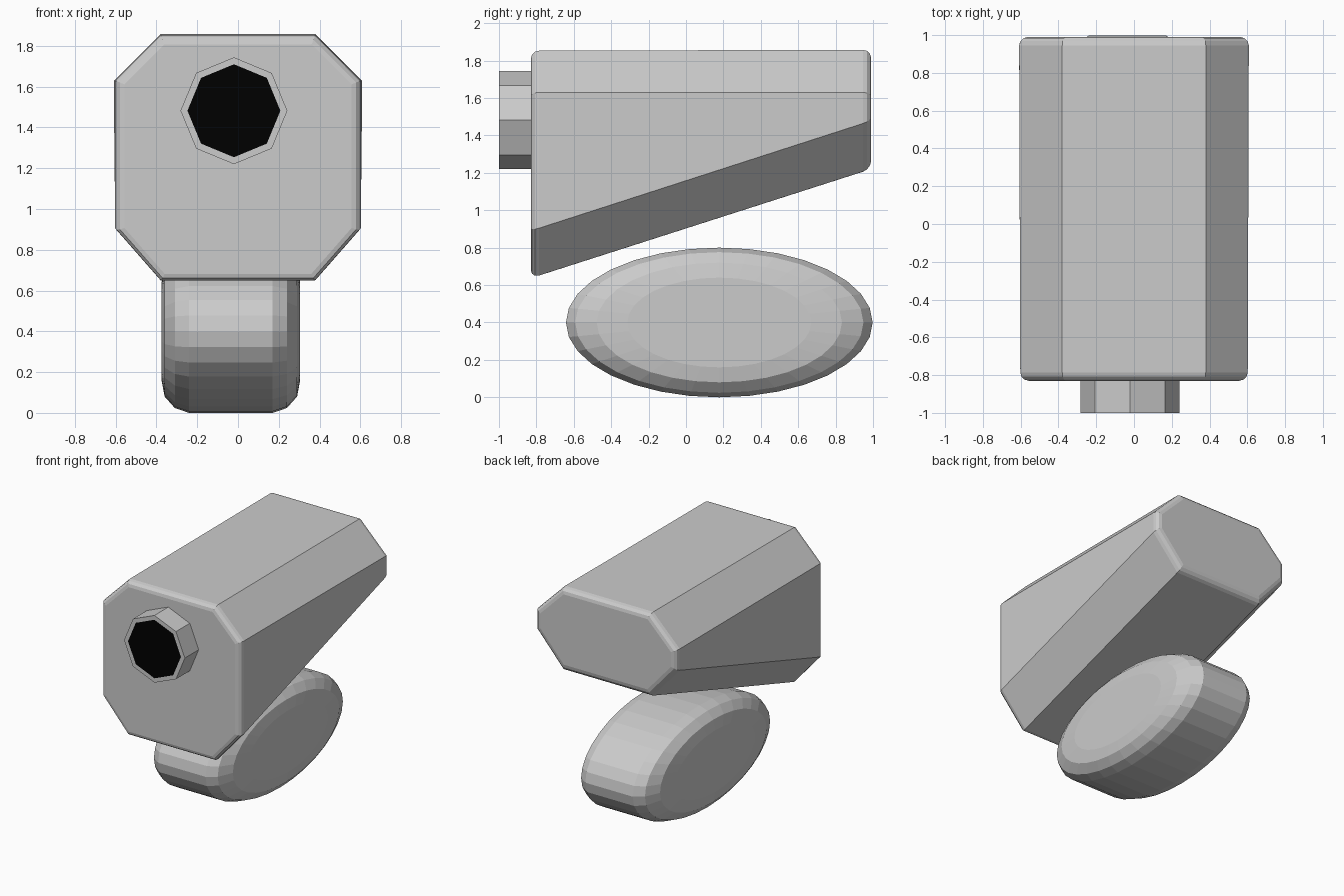
import bpy, bmesh
from math import sin, cos, pi

if "Cube" in bpy.data.objects:
    bpy.data.objects.remove(bpy.data.objects["Cube"])


def loft(name, rings):
    """Skin a list of matching closed rings and cap both ends."""
    bm = bmesh.new()
    loops = [[bm.verts.new(p) for p in ring] for ring in rings]
    n = len(loops[0])
    for a, b in zip(loops, loops[1:]):
        for i in range(n):
            j = (i + 1) % n
            bm.faces.new((a[i], a[j], b[j], b[i]))
    caps = [bm.faces.new(loops[0]), bm.faces.new(loops[-1])]
    bmesh.ops.recalc_face_normals(bm, faces=bm.faces[:])
    return bm, caps, name


def finish(bm, name):
    mesh = bpy.data.meshes.new(name)
    bm.to_mesh(mesh)
    bm.free()
    obj = bpy.data.objects.new(name, mesh)
    bpy.context.collection.objects.link(obj)
    return obj


# Body: chamfered box with a rising underside
def body_ring(y, w, top, top_side, low_side, low):
    half = [(0.38, top), (w, top_side), (w, low_side), (0.38, low)]
    pts = half + [(-x, z) for x, z in reversed(half)]
    return [(x, y, z) for x, z in pts]


bm, caps, name = loft("body", [
    body_ring(-0.83, 0.602, 1.853, 1.63, 0.89, 0.637),
    body_ring(0.99, 0.608, 1.858, 1.63, 1.478, 1.22)])
end_edges = list({e for f in caps for e in f.edges})
bmesh.ops.bevel(bm, geom=end_edges, offset=0.045, offset_type='OFFSET',
                segments=3, profile=0.5, affect='EDGES')
finish(bm, name)


# Nozzle: octagonal tube with a black opening
def octagon(r, y):
    return [(-0.02 + r * cos(i * pi / 4), y, 1.482 + r * sin(i * pi / 4))
            for i in range(8)]


bm, caps, name = loft("nozzle", [octagon(0.262, -0.80), octagon(0.262, -1.0),
                                 octagon(0.228, -1.0)])
caps[1].material_index = 1
nozzle = finish(bm, name)
for label, colour in (("grey", (0.8, 0.8, 0.8, 1)), ("black", (0, 0, 0, 1))):
    mat = bpy.data.materials.new(label)
    mat.diffuse_color = colour
    mat.use_nodes = True
    mat.node_tree.nodes["Principled BSDF"].inputs["Base Color"].default_value = mat.diffuse_color
    nozzle.data.materials.append(mat)

# Base: elliptical drum with rounded rims
half_profile = [(0.34, 0.6), (0.325, 0.8), (0.275, 0.94), (0.205, 1.0)]
profile = [(-x, s) for x, s in half_profile] + half_profile[::-1]
bm, caps, name = loft("base", [
    [(-0.035 + x, 0.178 + 0.82 * s * cos(i * pi / 16), 0.4 + 0.4 * s * sin(i * pi / 16))
     for i in range(32)] for x, s in profile])
finish(bm, name)
